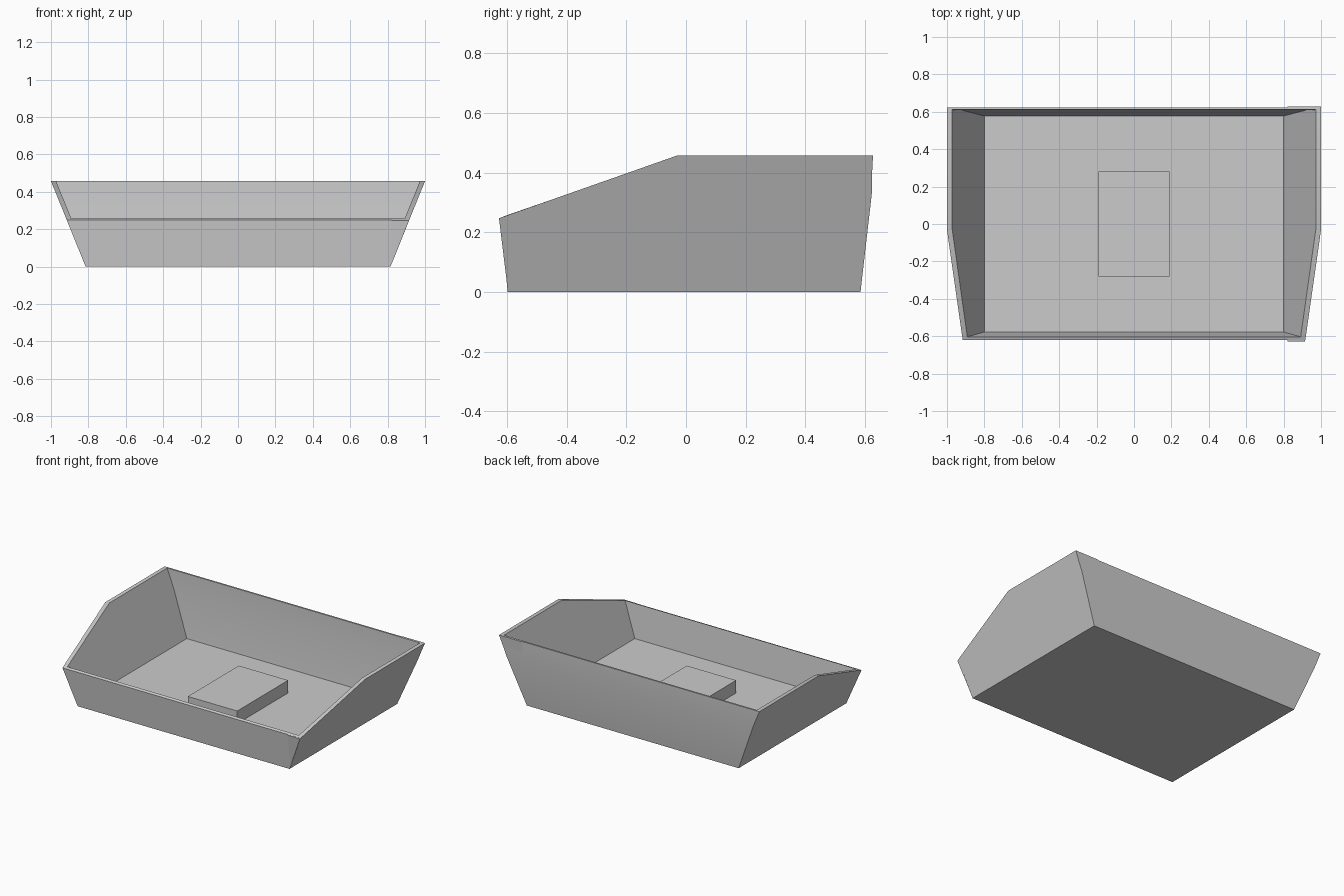
import bpy
import bmesh

if "Cube" in bpy.data.objects:
    bpy.data.objects.remove(bpy.data.objects["Cube"])

grey = bpy.data.materials.new("plain grey")
grey.use_nodes = True
colour = (0.6, 0.6, 0.6, 1)
grey.diffuse_color = colour
grey.node_tree.nodes["Principled BSDF"].inputs["Base Color"].default_value = colour


def finish(name, bm):
    bmesh.ops.recalc_face_normals(bm, faces=bm.faces)
    mesh = bpy.data.meshes.new(name)
    bm.to_mesh(mesh)
    bm.free()
    mesh.materials.append(grey)
    obj = bpy.data.objects.new(name, mesh)
    bpy.context.collection.objects.link(obj)
    bpy.ops.object.select_all(action='DESELECT')
    obj.select_set(True)
    bpy.context.view_layer.objects.active = obj
    bpy.ops.object.shade_smooth_by_angle(angle=0.5)
    return obj


def prism(name, loop_a, loop_b):
    """Solid between two matching loops of points."""
    bm = bmesh.new()
    a = [bm.verts.new(p) for p in loop_a]
    b = [bm.verts.new(p) for p in loop_b]
    bm.faces.new(a)
    bm.faces.new(b)
    n = len(a)
    for i in range(n):
        j = (i + 1) % n
        bm.faces.new((a[i], a[j], b[j], b[i]))
    return finish(name, bm)


# Side profiles (y, z): front bottom, front rim, shoulder, back rim, back knee, back bottom
SLOPE = 0.405
OUTER = [(-0.598, 0), (-0.621, 0.249), (-0.03, 0.457),
         (0.623, 0.457), (0.623, 0.33), (0.585, 0)]
INNER = [(-0.577, 0.026), (-0.603, 0.256), (-0.025, 0.457),
         (0.611, 0.457), (0.609, 0.33), (0.577, 0.026)]


def outer_x(z):
    return 0.815 + SLOPE * z


def inner_x(z):
    return 0.798 + SLOPE * (z - 0.026)


# Open tray with flared walls
bm = bmesh.new()


def side_points(profile, width, sign):
    return [bm.verts.new((sign * width(z), y, z)) for y, z in profile]


shells = []
for profile, width in ((OUTER, outer_x), (INNER, inner_x)):
    left = side_points(profile, width, 1)
    right = side_points(profile, width, -1)
    bm.faces.new(left)
    bm.faces.new(right)
    # front wall, both parts of the back wall, floor
    for i, j in ((0, 1), (3, 4), (4, 5), (5, 0)):
        bm.faces.new((left[i], left[j], right[j], right[i]))
    shells.append((left, right))

# Rim joining the outer and inner walls
(out_l, out_r), (in_l, in_r) = shells
for out, inn in ((out_l, in_l), (out_r, in_r)):
    for i in (1, 2):
        bm.faces.new((out[i], out[i + 1], inn[i + 1], inn[i]))
for i in (1, 3):
    bm.faces.new((out_l[i], out_r[i], in_r[i], in_l[i]))
finish("tray", bm)

# Low block in the middle of the tray floor
block = [(-0.19, -0.28), (0.19, -0.28), (0.19, 0.28), (-0.19, 0.28)]
prism("floor_block", [(x, y, 0.024) for x, y in block],
      [(x, y, 0.114) for x, y in block])

# Thin lapped corners at the left end of the back and front walls
STEP_X = 0.82
back_lap = [(0.62, 0.33), (0.627, 0.457), (0.615, 0.457)]
prism("back_corner_lap", [(STEP_X, y, z) for y, z in back_lap],
      [(outer_x(z), y, z) for y, z in back_lap])
front_lap = [(-0.598, 0.01), (-0.627, 0.247), (-0.615, 0.25)]
prism("front_corner_lap", [(STEP_X, y, z) for y, z in front_lap],
      [(outer_x(z), y, z) for y, z in front_lap])
